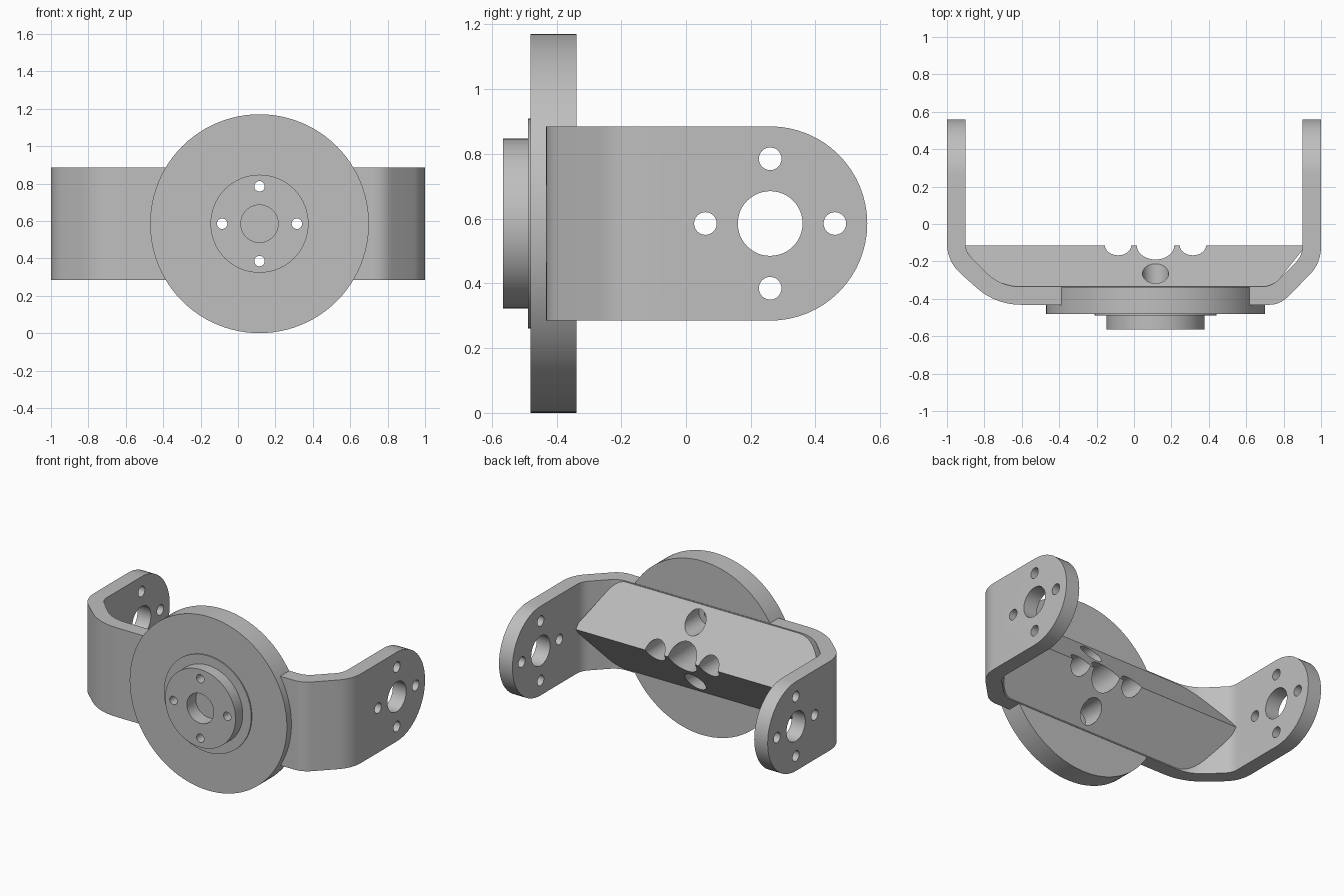
import bpy, bmesh, math
from mathutils import Vector

if "Cube" in bpy.data.objects:
    bpy.data.objects.remove(bpy.data.objects["Cube"], do_unlink=True)

CZ = 0.585     # height of the shared axis
CX = 0.115     # sideways offset of the flange axis
HALF = 0.3     # half width of the bracket strip

metal = bpy.data.materials.new("plain grey")
metal.use_nodes = True
GREY = (0.52, 0.52, 0.52, 1)
metal.diffuse_color = GREY
metal.node_tree.nodes["Principled BSDF"].inputs["Base Color"].default_value = GREY


def make(name, bm):
    bmesh.ops.recalc_face_normals(bm, faces=bm.faces)
    mesh = bpy.data.meshes.new(name)
    bm.to_mesh(mesh)
    bm.free()
    mesh.materials.append(metal)
    obj = bpy.data.objects.new(name, mesh)
    bpy.context.collection.objects.link(obj)
    return obj


def prism(name, pts, axis, lo, hi):
    """Extrude a closed 2D outline along an axis."""
    place = {"x": lambda a, b, t: (t, a, b),
             "y": lambda a, b, t: (a, t, b),
             "z": lambda a, b, t: (a, b, t)}[axis]
    bm = bmesh.new()
    face = bm.faces.new([bm.verts.new(place(a, b, lo)) for a, b in pts])
    ext = bmesh.ops.extrude_face_region(bm, geom=[face])
    verts = [g for g in ext["geom"] if isinstance(g, bmesh.types.BMVert)]
    bmesh.ops.translate(bm, verts=verts, vec=place(0, 0, hi - lo))
    return make(name, bm)


def circle(a, b, r, n=48):
    return [(a + r * math.cos(2 * math.pi * i / n),
             b + r * math.sin(2 * math.pi * i / n)) for i in range(n)]


def boolean(obj, cutter, operation="DIFFERENCE"):
    cutter.hide_render = True
    mod = obj.modifiers.new("cut", "BOOLEAN")
    mod.operation = operation
    mod.solver = "EXACT"
    mod.object = cutter
    bpy.context.view_layer.objects.active = obj
    bpy.ops.object.modifier_apply(modifier=mod.name)


def rounded(corners, steps=8):
    """Outline through corners (x, y, trim), each eased over its trim length."""
    out = []
    for i, (x, y, trim) in enumerate(corners):
        p = Vector((x, y))
        if not trim:
            out.append((x, y))
            continue
        prev = Vector(corners[i - 1][:2])
        nxt = Vector(corners[(i + 1) % len(corners)][:2])
        a = p + (prev - p).normalized() * trim
        b = p + (nxt - p).normalized() * trim
        for k in range(steps + 1):
            t = k / steps
            out.append(tuple(a * (1 - t) ** 2 + p * (2 * t * (1 - t)) + b * t * t))
    return out


# bent bracket strip, trimmed to the round-ended side outline
bracket = prism("bracket", rounded([
    (-1, 0.7, 0), (-1, -0.2, 0.1), (-0.74, -0.432, 0.14),
    (0.78, -0.432, 0.06), (1, -0.21, 0.09), (1, 0.7, 0),
    (0.9, 0.7, 0), (0.9, -0.17, 0.05), (0.735, -0.335, 0.055),
    (-0.715, -0.335, 0.11), (-0.9, -0.15, 0.04), (-0.9, 0.7, 0)]), "z", 0.1, 1.1)
arc = [(0.26 + HALF * math.sin(math.pi * i / 32),
        CZ - HALF * math.cos(math.pi * i / 32)) for i in range(33)]
outline = prism("side_outline", [(-1, CZ + HALF), (-1, CZ - HALF)] + arc, "x", -1.2, 1.2)
boolean(bracket, outline, "INTERSECT")

# ridge-backed rib between the arms
bm = bmesh.new()
for s in (-1, 1):
    for x, y, dz in ((0.92, -0.115, 0), (0.74, -0.34, HALF), (0.74, -0.34, -HALF)):
        bm.verts.new((s * x, y, CZ + dz))
bmesh.ops.convex_hull(bm, input=bm.verts)
bmesh.ops.dissolve_limit(bm, angle_limit=0.01, verts=bm.verts, edges=bm.edges)
rib = make("rib", bm)

# stepped round flange with hub
bm = bmesh.new()
steps = [(0, -0.565), (0.262, -0.565), (0.262, -0.488), (0.325, -0.488),
         (0.325, -0.48), (0.585, -0.48), (0.585, -0.338), (0, -0.338)]
ring = [bm.verts.new((CX + r, y, CZ)) for r, y in steps]
edges = [bm.edges.new(pair) for pair in zip(ring, ring[1:])]
bmesh.ops.spin(bm, geom=ring + edges, cent=(CX, 0, CZ), axis=(0, 1, 0),
               angle=2 * math.pi, steps=96)
bmesh.ops.remove_doubles(bm, verts=bm.verts, dist=0.0001)
bmesh.ops.dissolve_limit(bm, angle_limit=0.01, verts=bm.verts, edges=bm.edges)
flange = make("flange", bm)

# holes: four around a centre, in the arms and along the flange axis
around = [(0.2, 0), (-0.2, 0), (0, 0.2), (0, -0.2)]
cutters = [prism("arm_bore", circle(0.26, CZ, 0.1), "x", -1.3, 1.3)]
for a, b in around:
    cutters.append(prism("arm_hole", circle(0.26 + a, CZ + b, 0.035, 32), "x", -1.3, 1.3))
for c in cutters:
    boolean(bracket, c)

axial = [prism("hub_bore", circle(CX, CZ, 0.1), "y", -0.8, -0.47),
         prism("rib_bore", circle(CX, CZ, 0.1), "y", -0.4, 0.2)]
for a, b in around:
    axial.append(prism("bolt_hole", circle(CX + a, CZ + b, 0.028, 24), "y", -0.8, 0.2))
    axial.append(prism("bolt_recess", circle(CX + a, CZ + b, 0.07, 32), "y", -0.4, 0.2))
for c in axial:
    for part in (bracket, rib, flange):
        boolean(part, c)

for c in cutters + axial + [outline]:
    bpy.data.objects.remove(c, do_unlink=True)

# smooth curved walls, keep edges crisp
bpy.ops.object.select_all(action="DESELECT")
for part in (bracket, rib, flange):
    part.select_set(True)
bpy.context.view_layer.objects.active = bracket
bpy.ops.object.shade_smooth_by_angle(angle=math.radians(25))
